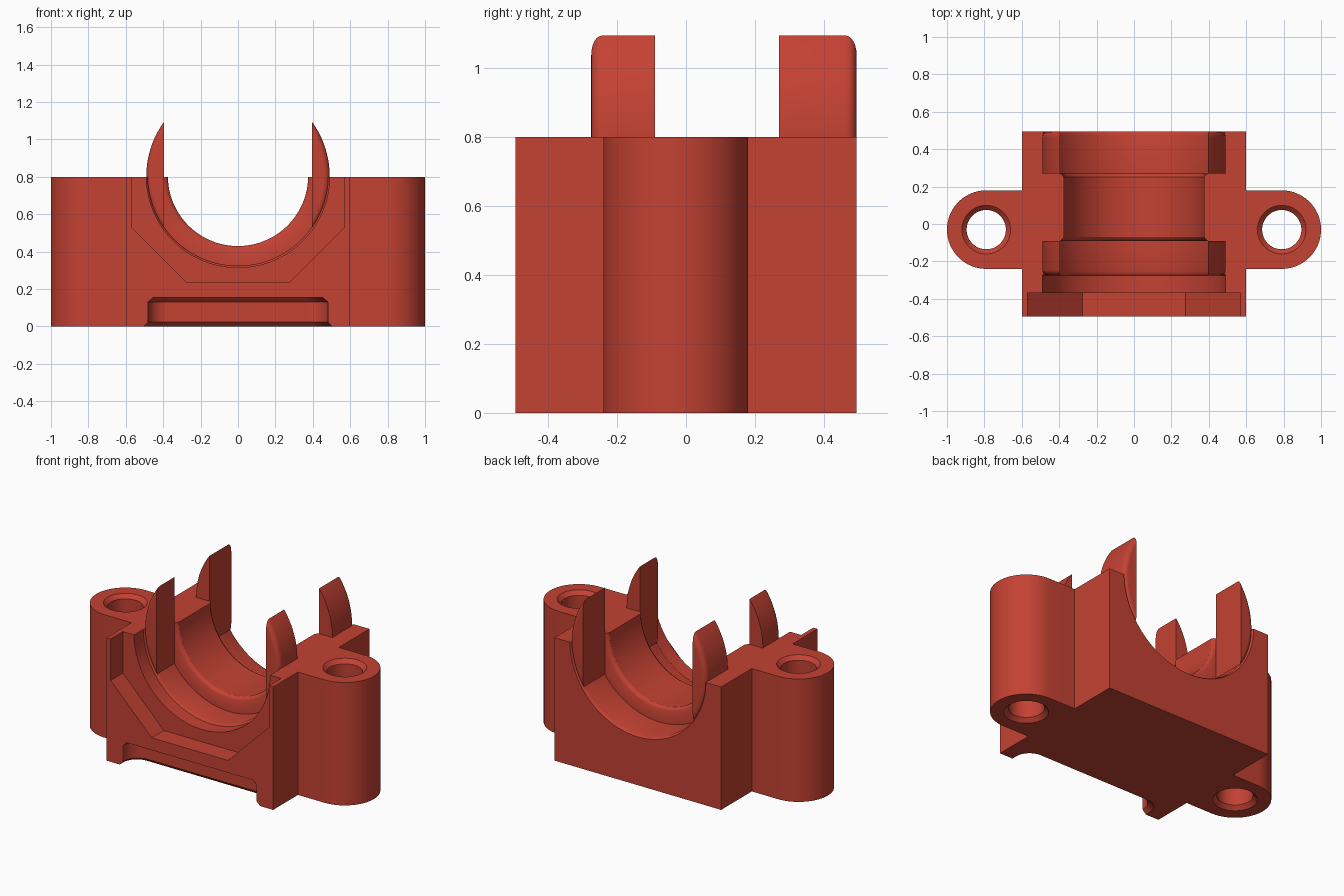
import bpy, bmesh, math

if "Cube" in bpy.data.objects:
    bpy.data.objects.remove(bpy.data.objects["Cube"])

AXIS_Z = 0.805          # height of the bore axis
POST_X = 0.395          # inner flat of the posts

red = bpy.data.materials.new("brick_red")
red.diffuse_color = (0.552, 0.054, 0.033, 1)
red.use_nodes = True
red.node_tree.nodes["Principled BSDF"].inputs["Base Color"].default_value = red.diffuse_color


def loft(name, rings):
    """Solid from a stack of matching closed rings."""
    bm = bmesh.new()
    vs = [[bm.verts.new(p) for p in ring] for ring in rings]
    n = len(vs[0])
    for a, b in zip(vs, vs[1:]):
        for i in range(n):
            j = (i + 1) % n
            bm.faces.new((a[i], a[j], b[j], b[i]))
    bm.faces.new(vs[0])
    bm.faces.new(vs[-1])
    bmesh.ops.recalc_face_normals(bm, faces=bm.faces)
    me = bpy.data.meshes.new(name)
    bm.to_mesh(me)
    bm.free()
    me.materials.append(red)
    ob = bpy.data.objects.new(name, me)
    bpy.context.collection.objects.link(ob)
    return ob


def turn_y(name, profile, n=112):
    """Turned solid about the bore axis, profile of (y, radius)."""
    ang = [2 * math.pi * (i + 0.5) / n for i in range(n)]
    return loft(name, [[(r * math.cos(a), y, AXIS_Z + r * math.sin(a)) for a in ang]
                       for y, r in profile])


def turn_z(name, cx, cy, profile, n=48):
    ang = [2 * math.pi * i / n for i in range(n)]
    return loft(name, [[(cx + r * math.cos(a), cy + r * math.sin(a), z) for a in ang]
                       for z, r in profile])


def box(name, x0, x1, y0, y1, z0, z1):
    return loft(name, [[(x0, y0, z), (x1, y0, z), (x1, y1, z), (x0, y1, z)]
                       for z in (z0, z1)])


def combine(ob, tool, op):
    m = ob.modifiers.new("cut", 'BOOLEAN')
    m.operation, m.object, m.solver = op, tool, 'EXACT'
    bpy.context.view_layer.objects.active = ob
    bpy.ops.object.modifier_apply(modifier=m.name)
    bpy.data.objects.remove(tool)


# Block with a rounded mounting ear on each side, as one outline
EAR_X, EAR_Y, EAR_R = 0.79, -0.03, 0.21
half = [(0.6, -0.495), (0.6, EAR_Y - EAR_R)]
half += [(EAR_X + EAR_R * math.cos(a), EAR_Y + EAR_R * math.sin(a))
         for a in (math.pi * (i / 32 - 0.5) for i in range(33))]
half += [(0.6, EAR_Y + EAR_R), (0.6, 0.495)]
outline = half + [(-x, y) for x, y in reversed(half)]
body = loft("bearing_block", [[(x, y, z) for x, y in outline] for z in (0, 0.8)])

# Chamfered bolt holes
for s in (-1, 1):
    combine(body, turn_z("hole", s * EAR_X, EAR_Y,
            [(-0.02, 0.15), (0.025, 0.105), (0.775, 0.105), (0.82, 0.15)]), 'DIFFERENCE')

# Angular pocket in the front face
pocket = [(0.57, 0.9), (0.57, 0.53), (0.275, 0.235)]
pocket += [(-x, z) for x, z in reversed(pocket)]
combine(body, loft("pocket", [[(x, y, z) for x, z in pocket] for y in (-0.6, -0.37)]),
        'DIFFERENCE')

# Stepped bore: front opening, front seat, narrow middle, back seat
def curve(y0, sy, r, k, n=6):
    """Rounded rim from radius r-k at y0 growing to r inside."""
    return [(y0 + sy * k * (1 - math.cos(t)), r - k + k * math.sin(t))
            for t in (math.pi / 2 * i / n for i in range(n + 1))]


bore = [(-0.45, 0.49), (-0.275, 0.49), (-0.268, 0.484), (-0.255, 0.48), (-0.09, 0.48),
        (-0.09, 0.395), (-0.084, 0.384), (-0.07, 0.375),
        (0.25, 0.375), (0.264, 0.384), (0.27, 0.395),
        (0.27, 0.48), (0.475, 0.48), (0.488, 0.484), (0.495, 0.49), (0.55, 0.49)]
combine(body, turn_y("bore", bore), 'DIFFERENCE')

# Retaining posts: rounded discs trimmed to side segments
front = curve(-0.275, 1, 0.49, 0.032) + [(-0.09, 0.49)]
back = curve(0.495, -1, 0.49, 0.032) + [(0.27, 0.49)]
for s in (-1, 1):
    for prof in (front, back):
        post = turn_y("post", prof)
        x0, x1 = sorted((s * POST_X, s * 0.7))
        combine(post, box("trim", x0, x1, -0.7, 0.7, 0.2, 1.4), 'INTERSECT')
        combine(body, post, 'UNION')

# Shallow slot along the bottom of the front face, flared and with rounded ends
def slot_ring(z, d):
    w, yb, r = 0.48 + d, -0.385 + d, 0.1
    side = [(w, -0.6)] + [(w - r + r * math.cos(a), yb - r + r * math.sin(a))
                          for a in (math.pi / 2 * i / 10 for i in range(11))]
    return [(x, y, z) for x, y in side + [(-x, y) for x, y in reversed(side)]]


combine(body, loft("slot", [slot_ring(-0.02, 0.045), slot_ring(0.025, 0),
                            slot_ring(0.13, 0), slot_ring(0.155, -0.025)]), 'DIFFERENCE')

# Smooth the round surfaces, keep edges crisp
bpy.ops.object.select_all(action='DESELECT')
body.select_set(True)
bpy.context.view_layer.objects.active = body
bpy.ops.object.shade_smooth_by_angle(angle=math.radians(30))
